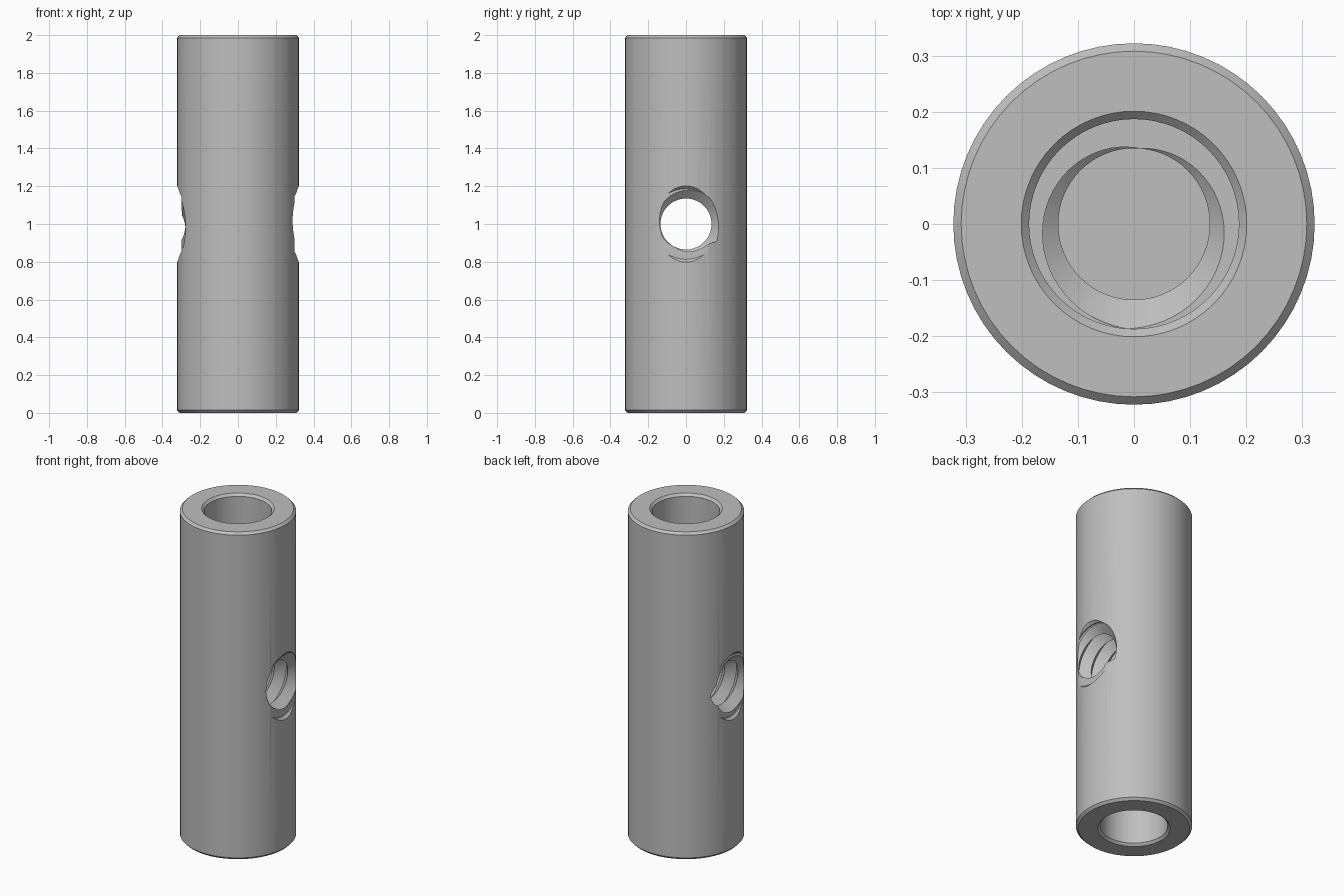
import bpy, bmesh, math
from mathutils import Matrix

cube = bpy.data.objects.get("Cube")
if cube:
    bpy.data.objects.remove(cube)

steel = bpy.data.materials.new("plain_grey_metal")
steel.use_nodes = True
COLOUR = (0.52, 0.52, 0.52, 1)
steel.diffuse_color = COLOUR
steel.node_tree.nodes["Principled BSDF"].inputs["Base Color"].default_value = COLOUR

R, EDGE = 0.322, 0.014              # outer radius and edge chamfer
MAJOR, MINOR, PITCH = 0.187, 0.135, 0.09
BORE, THREAD_END = 0.35, 0.7        # depths from each end
SEGS = 64


def finish(name, bm, matrix=Matrix()):
    """Close any open ends, clean up and link the mesh."""
    bmesh.ops.remove_doubles(bm, verts=bm.verts, dist=1e-5)
    bmesh.ops.holes_fill(bm, edges=[e for e in bm.edges if e.is_boundary])
    bmesh.ops.recalc_face_normals(bm, faces=bm.faces)
    bm.transform(matrix)
    mesh = bpy.data.meshes.new(name)
    bm.to_mesh(mesh)
    bm.free()
    mesh.materials.append(steel)
    ob = bpy.data.objects.new(name, mesh)
    bpy.context.collection.objects.link(ob)
    return ob


def lathe(name, profile, matrix=Matrix()):
    """Spin a list of (radius, height) points around z."""
    bm = bmesh.new()
    vs = [bm.verts.new((r, 0, z)) for r, z in profile]
    es = [bm.edges.new(pair) for pair in zip(vs, vs[1:])]
    bmesh.ops.spin(bm, geom=vs + es, cent=(0, 0, 0), axis=(0, 0, 1),
                   angle=math.tau, steps=SEGS, use_merge=False)
    return finish(name, bm, matrix)


def thread(name, low, high, phase, matrix=Matrix()):
    """Solid with a helical V groove around z, trimmed flat at both ends."""
    bm = bmesh.new()
    first = math.floor(2 * low / PITCH) - 4
    last = math.ceil(2 * high / PITCH) + 4
    columns = []
    for j in range(SEGS + 1):
        turn, column = j / SEGS, []
        for k in range(first, last):
            z = min(max(PITCH * (turn + phase + k / 2), low), high)
            u = (z / PITCH - turn - phase) % 1
            r = MINOR + (MAJOR - MINOR) * (1 - abs(2 * u - 1))
            a = math.tau * turn
            column.append(bm.verts.new((r * math.cos(a), r * math.sin(a), z)))
        columns.append(column)
    for a, b in zip(columns, columns[1:]):
        for k in range(len(a) - 1):
            bm.faces.new((a[k], b[k], b[k + 1], a[k + 1]))
    return finish(name, bm, matrix)


# Sleeve: chamfered rod with a plain blind bore in each end
half = [(0, 1 - BORE), (MAJOR, 1 - BORE), (MAJOR, 1 - EDGE), (MAJOR + EDGE, 1),
        (R - EDGE, 1), (R, 1 - EDGE)]
profile = half + [(r, -z) for r, z in reversed(half)]
lift = Matrix.Translation((0, 0, 1))
sleeve = lathe("threaded_sleeve", profile, lift)

# Threaded part of each end bore
flip = Matrix.Rotation(math.pi, 4, 'X')
start, end = 1 - BORE + 0.001, 1 - THREAD_END
top_phase = (start / PITCH - 0.25) % 1
cutters = [thread("top_thread_cutter", end, start, top_phase, lift),
           thread("bottom_thread_cutter", end, start, top_phase, lift @ flip)]

# Threaded cross hole along x, with a chamfered mouth on both sides
along_x = lift @ Matrix(((0, 0, 1, 0), (1, 0, 0, 0), (0, 1, 0, 0), (0, 0, 0, 1)))
cross_phase = (0.285 / PITCH - 0.5) % 1
cutters.append(thread("cross_thread_cutter", -0.4, 0.4, cross_phase, along_x))
mouth = [(0, 0.3), (MAJOR, 0.3), (MAJOR, 0.307), (0.25, 0.37), (0, 0.37)]
for side, turn in (("left", Matrix()), ("right", flip)):
    cutters.append(lathe(side + "_mouth_cutter", mouth, along_x @ turn))

# Cut the holes, then bake the result and drop the cutters
for cutter in cutters:
    cutter.hide_render = True
    cut = sleeve.modifiers.new(cutter.name, 'BOOLEAN')
    cut.operation, cut.solver, cut.object = 'DIFFERENCE', 'EXACT', cutter
graph = bpy.context.evaluated_depsgraph_get()
sleeve_mesh = bpy.data.meshes.new_from_object(sleeve.evaluated_get(graph))
sleeve.modifiers.clear()
sleeve.data = sleeve_mesh
for cutter in cutters:
    bpy.data.objects.remove(cutter)

bpy.ops.object.select_all(action='DESELECT')
sleeve.select_set(True)
bpy.context.view_layer.objects.active = sleeve
bpy.ops.object.shade_smooth_by_angle(angle=math.radians(30))
